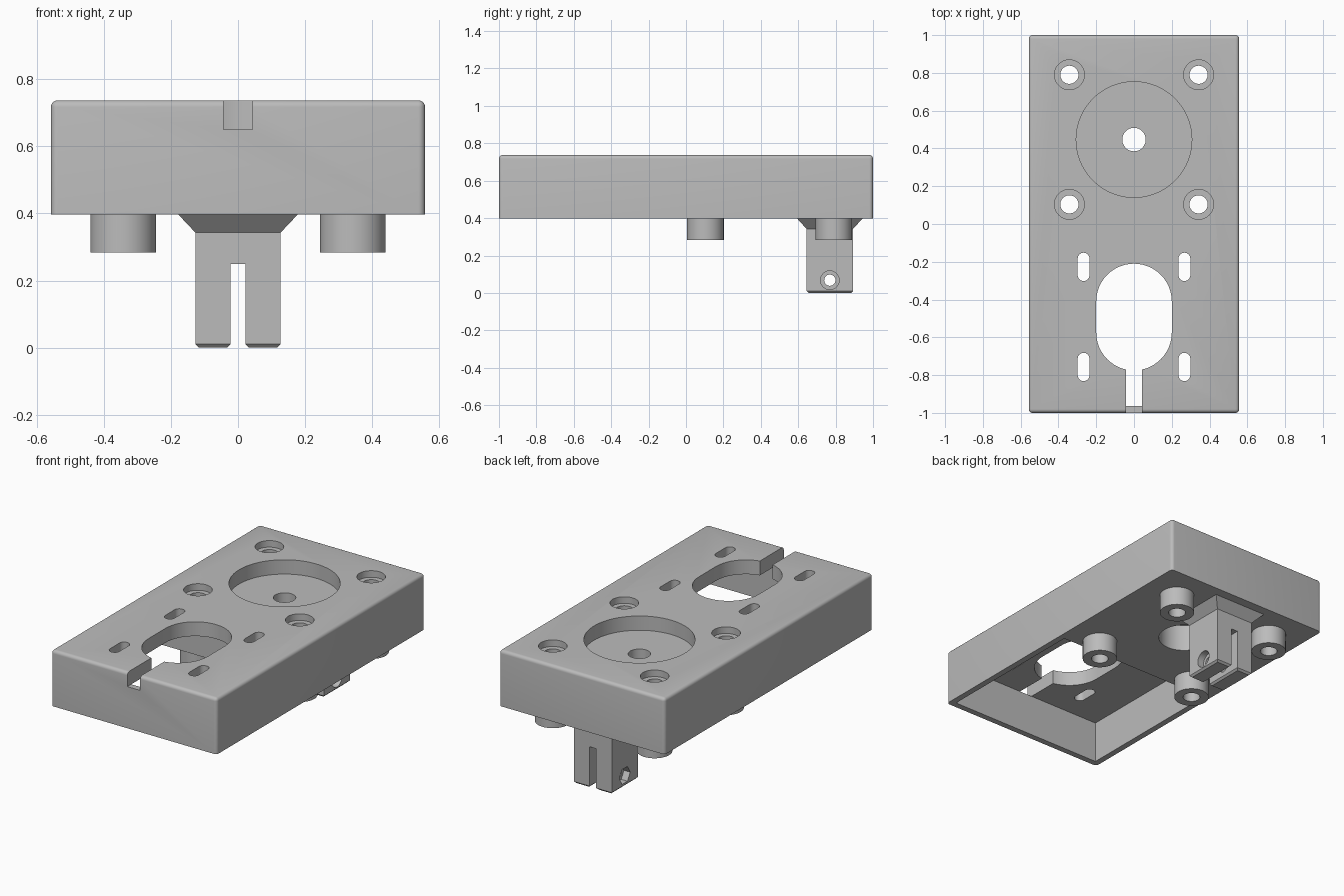
import bpy, bmesh, math
from mathutils import Matrix

if "Cube" in bpy.data.objects:
    bpy.data.objects.remove(bpy.data.objects["Cube"])

grey = bpy.data.materials.new("plain grey")
grey.use_nodes = True
COLOUR = (0.5, 0.5, 0.5, 1)
grey.diffuse_color = COLOUR
grey.node_tree.nodes["Principled BSDF"].inputs["Base Color"].default_value = COLOUR

TOP, UNDER, SHELF = 0.737, 0.397, 0.65
HALF = 0.557


def to_object(name, bm):
    bmesh.ops.recalc_face_normals(bm, faces=bm.faces)
    mesh = bpy.data.meshes.new(name)
    bm.to_mesh(mesh)
    bm.free()
    mesh.materials.append(grey)
    ob = bpy.data.objects.new(name, mesh)
    bpy.context.scene.collection.objects.link(ob)
    return ob


def box(name, x, y, z):
    """Box from three (low, high) ranges."""
    bm = bmesh.new()
    bmesh.ops.create_cube(bm, size=1)
    for v in bm.verts:
        for i, (lo, hi) in enumerate((x, y, z)):
            v.co[i] = lo if v.co[i] < 0 else hi
    return to_object(name, bm)


def rod(name, x, y, r, z0, z1, sides=64):
    """Upright cylinder."""
    bm = bmesh.new()
    bmesh.ops.create_cone(bm, cap_ends=True, segments=sides, radius1=r, radius2=r,
                          depth=z1 - z0, matrix=Matrix.Translation((x, y, (z0 + z1) / 2)))
    return to_object(name, bm)


def cross_rod(name, x0, x1, y, z, r, sides=48):
    """Cylinder lying along x."""
    bm = bmesh.new()
    place = Matrix.Translation(((x0 + x1) / 2, y, z)) @ Matrix.Rotation(math.pi / 2, 4, "Y")
    bmesh.ops.create_cone(bm, cap_ends=True, segments=sides, radius1=r, radius2=r,
                          depth=x1 - x0, matrix=place)
    return to_object(name, bm)


def slot(name, x, y0, y1, r, z0, z1, steps=24):
    """Round-ended prism running along y."""
    bm = bmesh.new()
    ring = []
    for centre, start in ((y1 - r, 0), (y0 + r, math.pi)):
        for i in range(steps + 1):
            a = start + math.pi * i / steps
            ring.append(bm.verts.new((x + r * math.cos(a), centre + r * math.sin(a), z0)))
    face = bm.faces.new(ring)
    new = bmesh.ops.extrude_face_region(bm, geom=[face])["geom"]
    for v in new:
        if isinstance(v, bmesh.types.BMVert):
            v.co.z = z1
    return to_object(name, bm)


def bevel(ob, width, segments, keep):
    """Bevel the edges whose two end points satisfy the rule."""
    bm = bmesh.new()
    bm.from_mesh(ob.data)
    edges = [e for e in bm.edges if keep(e.verts[0].co, e.verts[1].co)]
    bmesh.ops.bevel(bm, geom=edges, offset=width, segments=segments,
                    profile=0.5, affect="EDGES", clamp_overlap=True)
    bm.to_mesh(ob.data)
    bm.free()


def boolean(ob, tools, operation="DIFFERENCE"):
    """Apply booleans in order and remove the tools."""
    for tool in tools:
        mod = ob.modifiers.new("cut", "BOOLEAN")
        mod.operation, mod.solver, mod.object = operation, "EXACT", tool
        bpy.context.view_layer.objects.active = ob
        bpy.ops.object.modifier_apply(modifier=mod.name)
        bpy.data.objects.remove(tool)


def smooth(ob):
    bpy.ops.object.select_all(action="DESELECT")
    ob.select_set(True)
    bpy.context.view_layer.objects.active = ob
    bpy.ops.object.shade_smooth_by_angle(angle=math.radians(30))


# Housing block, rounded on its top and upright edges
housing = box("housing", (-HALF, HALF), (-1, 1), (UNDER, TOP))
bevel(housing, 0.02, 5, lambda a, b: max(a.z, b.z) > UNDER + 0.1)

# Screw bosses under the solid half
screws = [(sx * 0.342, 0.447 + sy * 0.343) for sx in (-1, 1) for sy in (-1, 1)]
boolean(housing, [rod("boss", x, y, 0.098, 0.283, UNDER + 0.05) for x, y in screws], "UNION")

# Hollow front half, round recess, lower bore and shaft hole
cuts = [box("hollow", (-0.52, 0.52), (-0.963, 0), (0.3, SHELF)),
        rod("recess", 0, 0.447, 0.306, SHELF, 1, 96),
        rod("lower_bore", 0, 0.447, 0.145, 0.3, 0.56),
        rod("shaft_hole", 0, 0.447, 0.062, 0.2, 1)]

# Counterbored screw holes
for x, y in screws:
    cuts += [rod("head", x, y, 0.079, TOP - 0.04, 1), rod("hole", x, y, 0.048, 0.1, 1)]

# Large opening, front notch and four adjustment slots
cuts += [slot("opening", 0, -0.775, -0.21, 0.2, 0.6, 1),
         box("notch", (-0.043, 0.043), (-1.1, -0.7), (SHELF, 1))]
for x in (-0.267, 0.267):
    for y in (-0.757, -0.227):
        cuts.append(slot("adjuster", x, y - 0.075, y + 0.075, 0.031, 0.6, 1))
boolean(housing, cuts)
smooth(housing)

# Forked hinge lug: two prongs with chamfered feet
MID, W, SLIT, CROWN = 0.769, 0.127, 0.022, 0.25
prongs = []
for side in (-1, 1):
    lo, hi = sorted((side * SLIT, side * W))
    prong = box("prong", (lo, hi), (MID - W + 0.002, MID + W - 0.002), (0, CROWN + 0.02))
    bevel(prong, 0.011, 1, lambda a, b: max(a.z, b.z) < 0.001)
    prongs.append(prong)
lug = box("hinge_lug", (-W, W), (MID - W + 0.002, MID + W - 0.002), (CROWN, UNDER + 0.002))
boolean(lug, prongs, "UNION")

# Flared root joining the lug to the housing
root = box("root", (-0.18, 0.18), (MID - 0.176, MID + 0.176), (0.343, UNDER + 0.002))
for v in root.data.vertices:
    if v.co.z < 0.35:
        v.co.x *= W / 0.18
        v.co.y = MID + (v.co.y - MID) * (W - 0.002) / 0.176
boolean(lug, [root], "UNION")

# Cross pin hole with a round seat on one side and a hexagonal one on the other
boolean(lug, [cross_rod("pin_hole", -0.3, 0.3, MID, 0.068, 0.03),
              cross_rod("round_seat", 0.085, 0.3, MID, 0.068, 0.05),
              cross_rod("hex_seat", -0.3, -0.085, MID, 0.068, 0.052, 6)])
smooth(lug)
